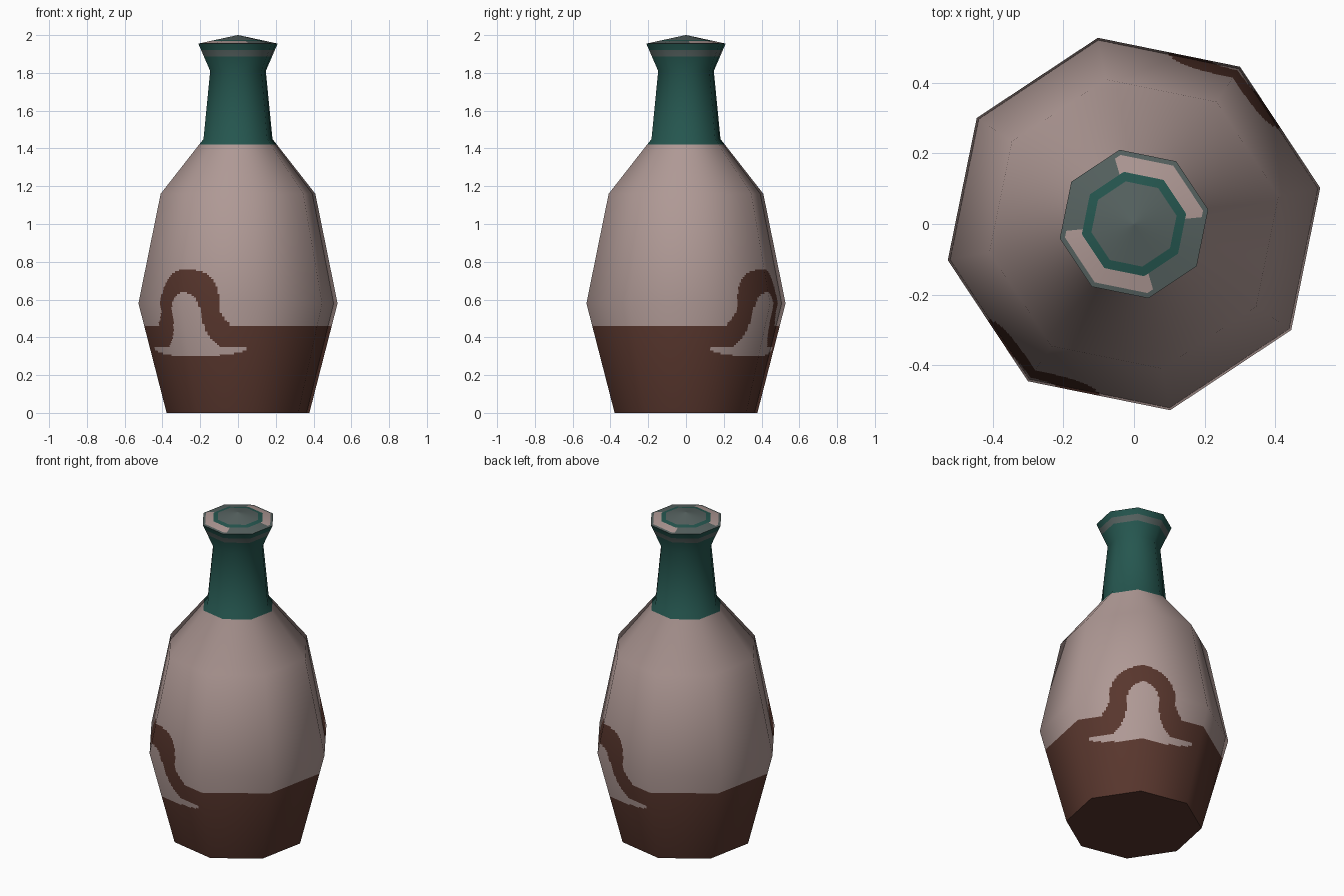
import bpy
import math
from mathutils import Vector

if "Cube" in bpy.data.objects:
    bpy.data.objects.remove(bpy.data.objects["Cube"])

SIDES, CUTS = 8, 32
COLS = SIDES * CUTS
TURN = math.radians(11)
SIDE_RATIO = 2 * math.sin(math.pi / SIDES)
LIP_R, LIP_Z = 0.214, 1.955


def make_material(name, rgb):
    linear = [(c / 255 / 12.92) if c < 11 else ((c / 255 + 0.055) / 1.055) ** 2.4 for c in rgb]
    mat = bpy.data.materials.new(name)
    mat.use_nodes = True
    mat.diffuse_color = (*linear, 1)
    shader = mat.node_tree.nodes["Principled BSDF"]
    shader.inputs["Base Color"].default_value = (*linear, 1)
    shader.inputs["Roughness"].default_value = 0.9
    return mat


MATERIALS = [
    make_material("dusty_pink", (175, 153, 149)),
    make_material("dark_brown", (88, 54, 45)),
    make_material("deep_green", (37, 86, 79)),
    make_material("grey_green", (86, 98, 96)),
]
PINK, BROWN, GREEN, GREY = range(4)


def corner(k):
    a = TURN + k * 2 * math.pi / SIDES
    return Vector((math.cos(a), math.sin(a), 0))


def column_direction(j):
    """Point on the unit octagon for column j."""
    k, t = divmod(j, CUTS)
    return corner(k).lerp(corner(k + 1), t / CUTS)


def make_object(name, verts, faces):
    mesh = bpy.data.meshes.new(name)
    mesh.from_pydata(verts, [], faces)
    for mat in MATERIALS:
        mesh.materials.append(mat)
    obj = bpy.data.objects.new(name, mesh)
    bpy.context.collection.objects.link(obj)
    return obj


def profile_rows(profile, steps):
    """Split each profile segment into rows of radius, height and soft normal."""
    pts = [Vector(p) for p in profile]
    segs = [Vector((b.y - a.y, a.x - b.x)).normalized() for a, b in zip(pts, pts[1:])]
    ends = [segs[0]] + [(a + b).normalized() for a, b in zip(segs, segs[1:])] + [segs[-1]]
    rows = []
    for i, heights in enumerate(steps):
        for t in heights:
            rows.append((pts[i].lerp(pts[i + 1], t), ends[i].lerp(ends[i + 1], t)))
    rows.append((pts[-1], ends[-1]))
    return rows


def lathe(name, rows, rule, close_top=False):
    """Eight-sided shell, coloured face by face with rule(column, radius, z)."""
    verts, normals, faces, colours = [], [], [], []
    for p, n in rows:
        for j in range(COLS):
            d = column_direction(j)
            verts.append(d * p.x + Vector((0, 0, p.y)))
            normals.append((d.normalized() * n.x + Vector((0, 0, n.y))).normalized())
    for i in range(len(rows) - 1):
        mid = (rows[i][0] + rows[i + 1][0]) / 2
        for j in range(COLS):
            a, b = i * COLS + j, i * COLS + (j + 1) % COLS
            faces.append((a, b, b + COLS, a + COLS))
            colours.append(rule((j + 0.5) / CUTS, mid.x, mid.y))
    if close_top:
        faces.append(tuple(range(len(verts) - COLS, len(verts))))
        colours.append(GREY)
    obj = make_object(name, verts, faces)
    for poly, c in zip(obj.data.polygons, colours):
        poly.material_index = c
        poly.use_smooth = True
    obj.data.normals_split_custom_set_from_vertices(normals)


def body_rule(col, r, z):
    # Neck with a pale band under the lip
    if z > 1.42:
        return GREY if 1.888 < z < 1.922 else GREEN
    # Arch motif wrapped around two opposite corners
    d = abs((col + 1) % 4 - 2)
    s = d * SIDE_RATIO * r if d < 1 else 9
    if 0.295 + 0.035 * (s / 0.32) ** 2 < z < 0.345 and s < 0.32:
        return PINK
    if 0.34 < z < 0.53 and s < 0.1 + 0.09 * ((0.53 - z) / 0.19) ** 3:
        return PINK
    if z >= 0.53 and (s / 0.1) ** 2 + ((z - 0.53) / 0.11) ** 2 < 1:
        return PINK
    # Dark lower glaze and the outside of the arch
    if z < 0.46:
        return BROWN
    if z < 0.58:
        return BROWN if s < 0.2 + 0.05 * ((0.58 - z) / 0.12) ** 2 else PINK
    return BROWN if (s / 0.2) ** 2.3 + ((z - 0.58) / 0.18) ** 2.3 < 1 else PINK


def cap_rule(col, r, z):
    f = r / LIP_R
    if 0.57 < f < 0.7:
        return GREEN
    if 0.7 < f < 0.93 and (col + 0.13) % 4 < 2.25:
        return PINK
    return GREY


def stops(z0, z1, heights):
    return [0] + [(h - z0) / (z1 - z0) for h in heights]


# Body, shoulder, neck and flared lip
profile = [(0.385, 0), (0.537, 0.58), (0.417, 1.16), (0.186, 1.45), (0.15, 1.81), (LIP_R, LIP_Z)]
steps = [
    stops(0, 0.58, [0.29 + 0.01 * i for i in range(29)]),
    stops(0.58, 1.16, [0.59 + 0.01 * i for i in range(19)]),
    stops(1.16, 1.45, [1.42]),
    [0],
    stops(1.81, LIP_Z, [1.888, 1.922]),
]
lathe("bottle_shell", profile_rows(profile, steps), body_rule)

# Shallow cone closing the mouth
cap_steps = [[0, 0.07, 0.3, 0.43]]
lathe("lip_cap", profile_rows([(LIP_R, LIP_Z), (0.002, 2)], cap_steps), cap_rule, True)

# Flat underside
base = make_object("base", [corner(k) * 0.385 for k in range(SIDES)], [tuple(reversed(range(SIDES)))])
base.data.polygons[0].material_index = BROWN
